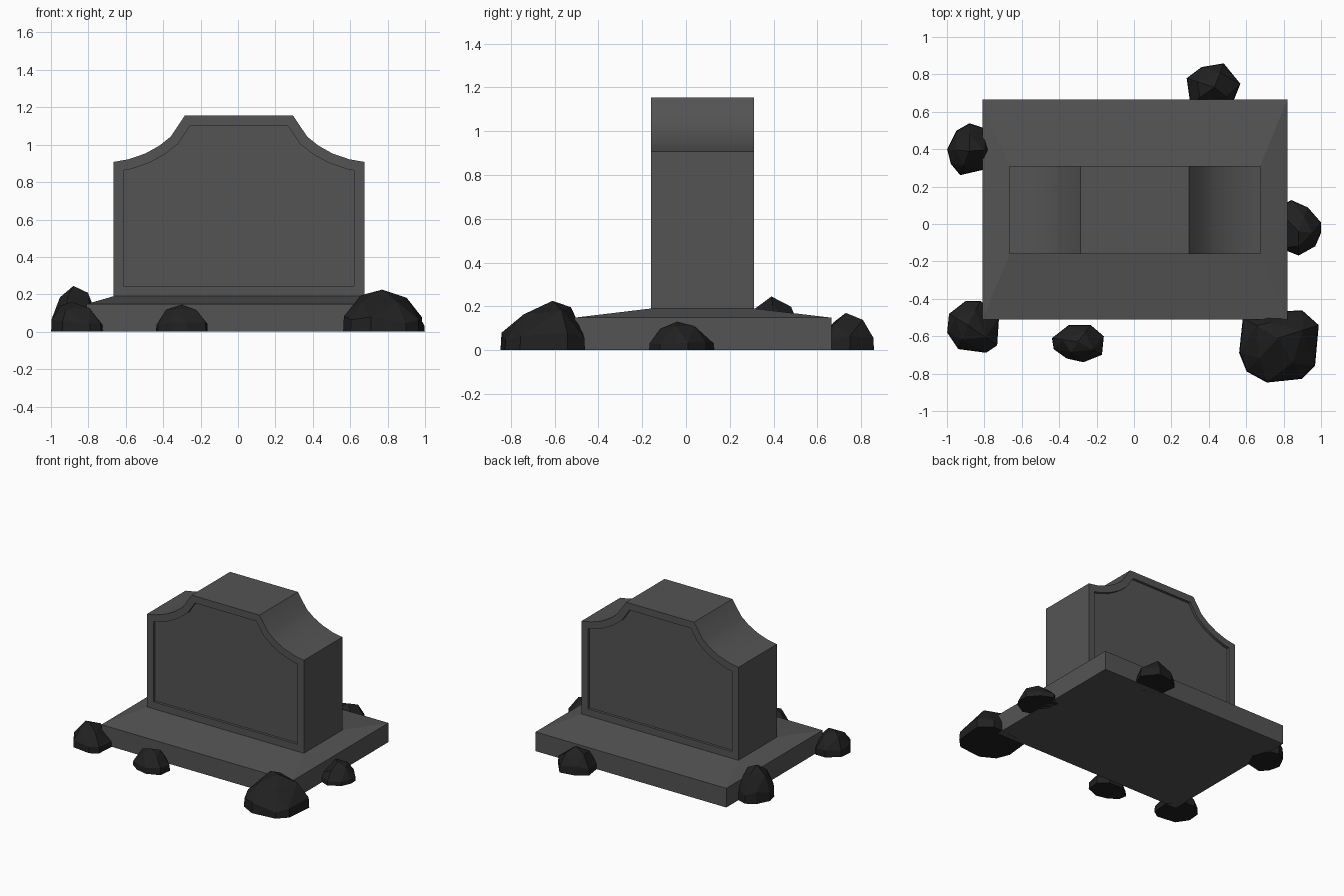
import bpy
import bmesh
import random
from mathutils import Vector

cube = bpy.data.objects.get("Cube")
if cube:
    bpy.data.objects.remove(cube, do_unlink=True)


def make_material(name, value):
    mat = bpy.data.materials.new(name)
    mat.use_nodes = True
    colour = (value, value, value, 1)
    mat.diffuse_color = colour
    mat.node_tree.nodes["Principled BSDF"].inputs["Base Color"].default_value = colour
    return mat


stone_grey = make_material("stone grey", 0.088)
rock_black = make_material("dark rock", 0.015)


def finish(bm, name, material):
    bmesh.ops.recalc_face_normals(bm, faces=bm.faces)
    mesh = bpy.data.meshes.new(name)
    bm.to_mesh(mesh)
    bm.free()
    mesh.materials.append(material)
    obj = bpy.data.objects.new(name, mesh)
    bpy.context.collection.objects.link(obj)
    return obj


# Shared placement of slab and headstone
LEFT, RIGHT, FRONT, BACK = -0.665, 0.675, -0.16, 0.31
SLAB_EDGE, SLAB_TOP = 0.148, 0.19


# Base slab: straight sides, then a shallow slope up to the headstone's foot
def rectangle(bm, x0, x1, y0, y1, z):
    return [bm.verts.new(p) for p in
            ((x0, y0, z), (x1, y0, z), (x1, y1, z), (x0, y1, z))]


bm = bmesh.new()
rings = [rectangle(bm, -0.81, 0.82, -0.51, 0.665, 0),
         rectangle(bm, -0.81, 0.82, -0.51, 0.665, SLAB_EDGE),
         rectangle(bm, LEFT, RIGHT, FRONT, BACK, SLAB_TOP)]
for lower, upper in zip(rings, rings[1:]):
    for i in range(4):
        j = (i + 1) % 4
        bm.faces.new((lower[i], lower[j], upper[j], upper[i]))
bm.faces.new(rings[0])
bm.faces.new(rings[-1])
finish(bm, "base_slab", stone_grey)

# Headstone: mirrored half profile extruded in depth
middle = (LEFT + RIGHT) / 2
half = [(0.67, SLAB_TOP), (0.67, 0.908), (0.59, 0.922), (0.5, 0.953),
        (0.425, 0.995), (0.365, 1.043), (0.29, 1.155)]
profile = half + [(-x, z) for x, z in reversed(half)]
bm = bmesh.new()
front = bm.faces.new([bm.verts.new((middle + x, FRONT, z)) for x, z in profile])
extruded = bmesh.ops.extrude_face_region(bm, geom=[front], use_keep_orig=True)["geom"]
moved = [v for v in extruded if isinstance(v, bmesh.types.BMVert)]
bmesh.ops.translate(bm, verts=moved, vec=(0, BACK - FRONT, 0))
bmesh.ops.recalc_face_normals(bm, faces=bm.faces)

# Recessed panel with a narrow rim on both large faces
panels = [f for f in bm.faces if len(f.verts) > 4]
bmesh.ops.inset_individual(bm, faces=panels, thickness=0.054, use_even_offset=True)
bmesh.ops.inset_individual(bm, faces=panels, thickness=0, depth=-0.02)
headstone = finish(bm, "headstone", stone_grey)
bpy.ops.object.select_all(action="DESELECT")
headstone.select_set(True)
bpy.context.view_layer.objects.active = headstone
bpy.ops.object.shade_smooth_by_angle()


# Faceted rocks: a ground outline narrowing in uneven layers to a peak
def rock(name, height, peak, outline, seed):
    rng = random.Random(seed)
    top = Vector(peak)
    bm = bmesh.new()
    for level, scale, wobble in ((0, 0.99, 0), (0.3, 0.97, 0.1), (0.8, 0.6, 0.08)):
        for i, point in enumerate(outline):
            if level > 0.5 and i % 2:
                continue
            p = top + (Vector(point) - top) * scale
            z = height * (level + rng.uniform(-wobble, wobble))
            bm.verts.new((p.x, p.y, z))
    bm.verts.new((top.x, top.y, height))
    hull = bmesh.ops.convex_hull(bm, input=bm.verts)
    spare = set(hull["geom_interior"] + hull["geom_unused"])
    bmesh.ops.delete(bm, geom=[g for g in spare if isinstance(g, bmesh.types.BMVert)],
                     context="VERTS")
    bmesh.ops.dissolve_limit(bm, angle_limit=0.15, verts=bm.verts, edges=bm.edges)
    finish(bm, name, rock_black)


rock("large_front_left_rock", 0.225, (0.77, -0.61),
     [(0.58, -0.5), (0.56, -0.69), (0.6, -0.79), (0.71, -0.85), (0.9, -0.83),
      (0.97, -0.76), (0.99, -0.54), (0.9, -0.46), (0.7, -0.47)], 1)
rock("front_right_rock", 0.16, (-0.89, -0.54),
     [(-0.99, -0.48), (-0.9, -0.41), (-0.82, -0.41), (-0.72, -0.5),
      (-0.73, -0.65), (-0.79, -0.69), (-0.94, -0.67), (-1, -0.58)], 2)
rock("front_rock", 0.145, (-0.3, -0.63),
     [(-0.44, -0.61), (-0.35, -0.54), (-0.23, -0.54), (-0.16, -0.6),
      (-0.17, -0.7), (-0.27, -0.74), (-0.36, -0.72), (-0.43, -0.67)], 3)
rock("left_rock", 0.13, (0.88, -0.04),
     [(0.76, 0.08), (0.84, 0.13), (0.93, 0.09), (1, 0.01),
      (1, -0.05), (0.97, -0.12), (0.88, -0.17), (0.78, -0.13)], 4)
rock("back_rock", 0.17, (0.43, 0.73),
     [(0.28, 0.78), (0.36, 0.84), (0.48, 0.86), (0.57, 0.75),
      (0.53, 0.65), (0.43, 0.6), (0.3, 0.64)], 5)
rock("back_right_rock", 0.245, (-0.88, 0.39),
     [(-1, 0.4), (-0.95, 0.5), (-0.88, 0.54), (-0.79, 0.51),
      (-0.75, 0.4), (-0.8, 0.29), (-0.93, 0.26), (-0.98, 0.32)], 6)
